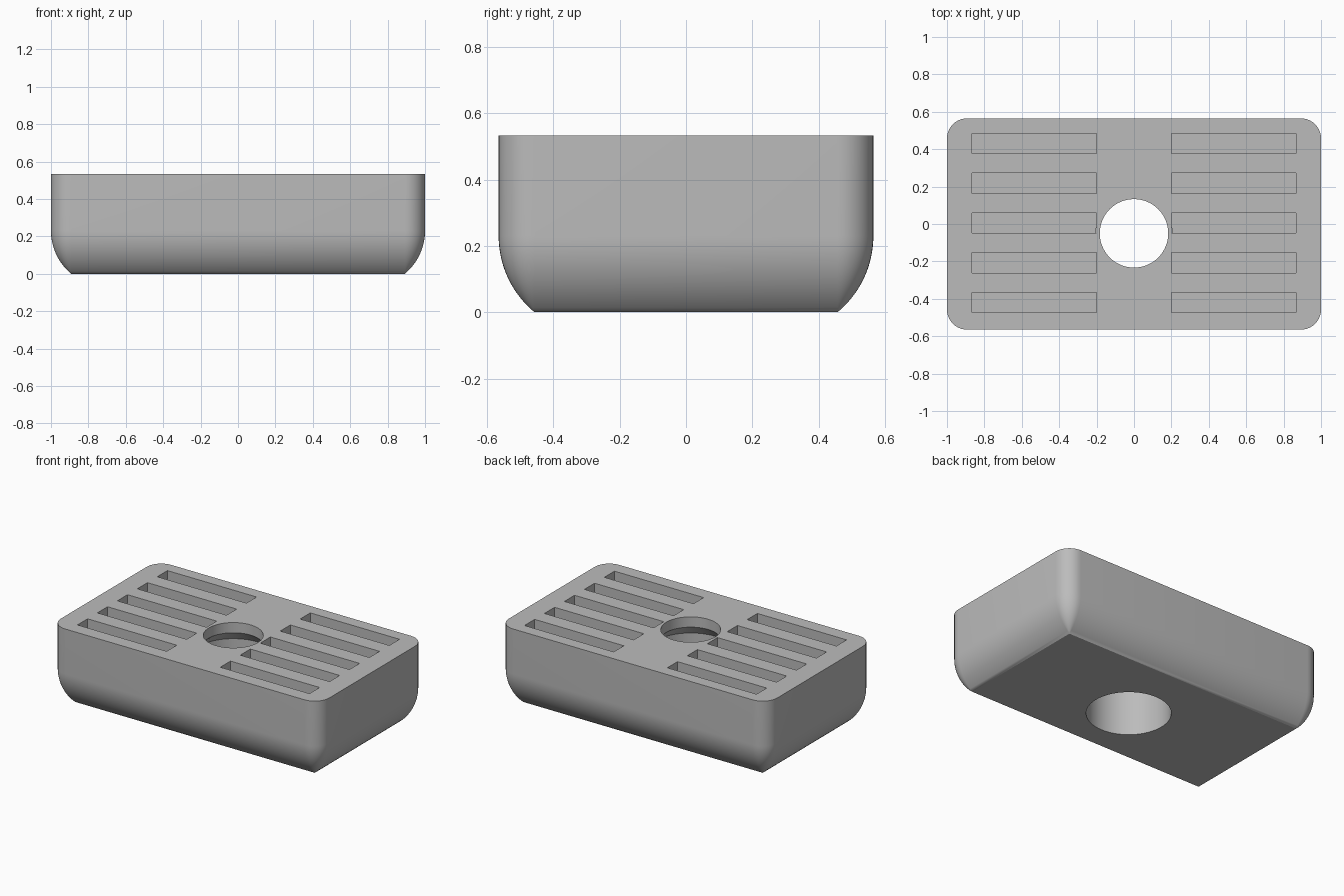
import bpy, bmesh
from math import cos, sin, pi, sqrt

old = bpy.data.objects.get("Cube")
if old:
    bpy.data.objects.remove(old, do_unlink=True)

grey = bpy.data.materials.new("mid_grey")
grey.diffuse_color = (0.5, 0.5, 0.5, 1)
grey.use_nodes = True
grey.node_tree.nodes["Principled BSDF"].inputs["Base Color"].default_value = (0.5, 0.5, 0.5, 1)

HALF_X, HALF_Y, HEIGHT = 1.0, 0.565, 0.533
CORNER, ROUND_TOP = 0.108, 0.23


def loft(name, rings):
    """Skin a stack of closed rings and cap both ends."""
    bm = bmesh.new()
    loops = [[bm.verts.new(p) for p in ring] for ring in rings]
    n = len(loops[0])
    for a, b in zip(loops, loops[1:]):
        for i in range(n):
            j = (i + 1) % n
            bm.faces.new((a[i], a[j], b[j], b[i]))
    bm.faces.new(loops[0][::-1])
    bm.faces.new(loops[-1])
    bmesh.ops.remove_doubles(bm, verts=bm.verts, dist=1e-5)
    bmesh.ops.recalc_face_normals(bm, faces=bm.faces)
    mesh = bpy.data.meshes.new(name)
    bm.to_mesh(mesh)
    bm.free()
    mesh.materials.append(grey)
    obj = bpy.data.objects.new(name, mesh)
    bpy.context.collection.objects.link(obj)
    return obj


def rounded_ring(inset, z, steps=10):
    """Rounded rectangle whose corners tighten as it shrinks."""
    r = max(CORNER - inset, 0)
    cx, cy = HALF_X - CORNER, HALF_Y - CORNER
    points = []
    for k, (sx, sy) in enumerate(((1, 1), (-1, 1), (-1, -1), (1, -1))):
        for s in range(steps + 1):
            a = (k + s / steps) * pi / 2
            points.append((sx * cx + r * cos(a), sy * cy + r * sin(a), z))
    return points


def circle_ring(radius, z, cy, n=64):
    return [(radius * cos(2 * pi * i / n), cy + radius * sin(2 * pi * i / n), z)
            for i in range(n)]


def box_ring(x0, x1, y0, y1, z):
    return [(x0, y0, z), (x1, y0, z), (x1, y1, z), (x0, y1, z)]


# Body with a curved underside that ends in a flat base
radius = (ROUND_TOP ** 2 + CORNER ** 2) / (2 * CORNER)
rings = []
for i in range(17):
    z = ROUND_TOP * i / 16
    rings.append(rounded_ring(radius - sqrt(radius ** 2 - (ROUND_TOP - z) ** 2), z))
rings.append(rounded_ring(0, HEIGHT))
body = loft("slotted_body", rings)

# Stepped bore: wide below, tapering to a narrow mouth on top
cutters = [loft("bore_cutter", [circle_ring(r, z, -0.05) for r, z in
                                ((0.257, -0.1), (0.257, 0.39), (0.183, 0.464), (0.183, 0.7))])]

# Two columns of five slots
for side in (-1, 1):
    for row in range(-2, 3):
        y = 0.005 + row * 0.2125
        x0, x1 = sorted((side * 0.2, side * 0.865))
        cutters.append(loft("slot_cutter", [box_ring(x0, x1, y - 0.054, y + 0.054, z)
                                            for z in (HEIGHT - 0.09, HEIGHT + 0.1)]))

bpy.context.view_layer.objects.active = body
for cutter in cutters:
    mod = body.modifiers.new("cut", 'BOOLEAN')
    mod.operation = 'DIFFERENCE'
    mod.solver = 'EXACT'
    mod.object = cutter
    bpy.ops.object.modifier_apply(modifier=mod.name)
for cutter in cutters:
    bpy.data.objects.remove(cutter, do_unlink=True)

# Smooth curves, crisp edges
bpy.ops.object.select_all(action='DESELECT')
body.select_set(True)
bpy.ops.object.shade_smooth_by_angle(angle=pi / 6)
